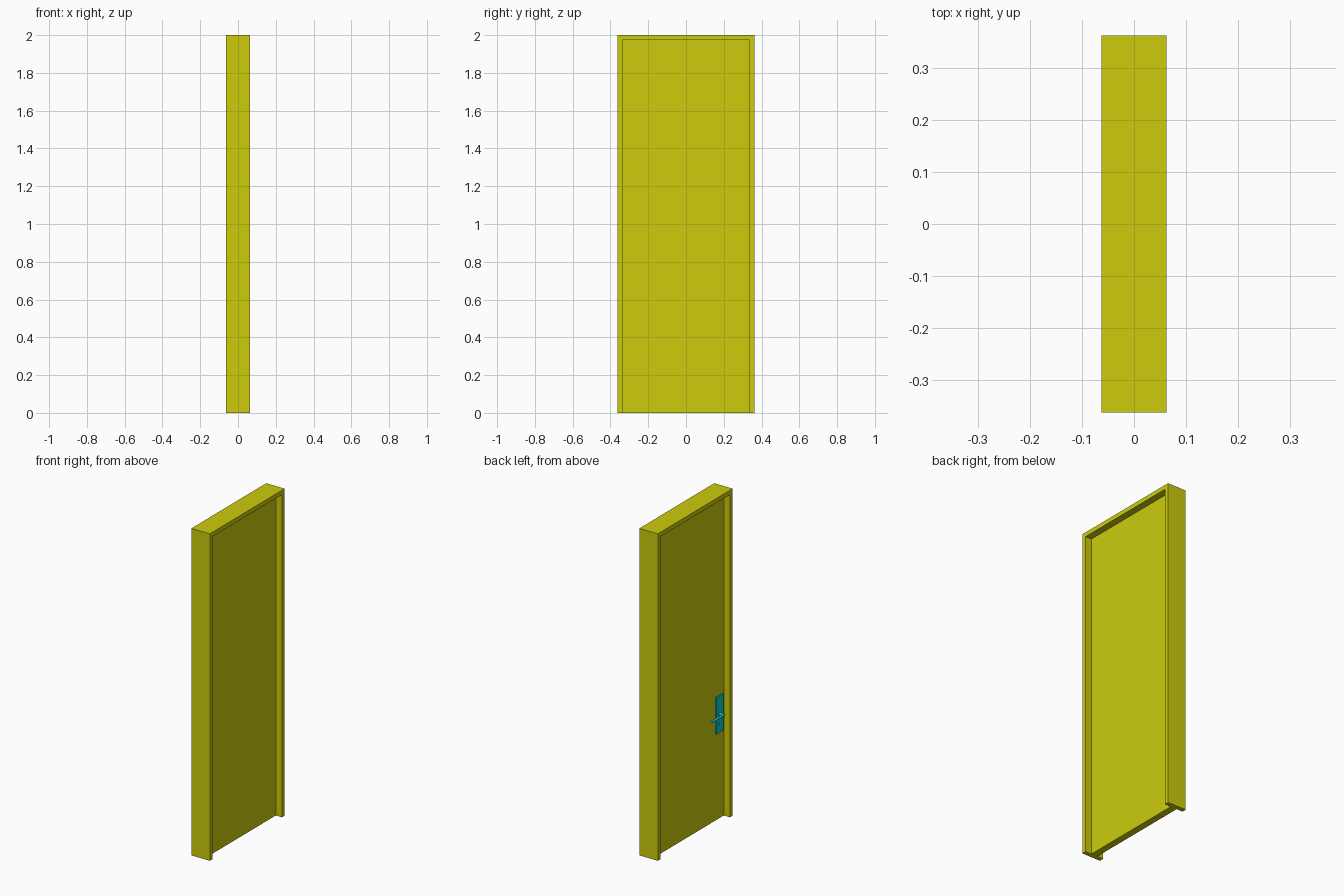
import bpy, bmesh
from mathutils import Matrix, Vector

cube = bpy.data.objects.get("Cube")
if cube:
    bpy.data.objects.remove(cube)

W, D, H = 0.362, 0.0625, 2.0      # frame half width, half depth, height
T = 0.027                         # frame thickness
P = 0.021                         # door leaf half thickness


def make_material(name, rgb):
    mat = bpy.data.materials.new(name)
    mat.use_nodes = True
    color = (*rgb, 1)
    mat.diffuse_color = color
    mat.node_tree.nodes["Principled BSDF"].inputs["Base Color"].default_value = color
    return mat


yellow = make_material("yellow", (0.604, 0.604, 0.004))
teal = make_material("teal", (0.004, 0.604, 0.604))


def finish(name, bm, mat):
    bmesh.ops.recalc_face_normals(bm, faces=bm.faces)
    mesh = bpy.data.meshes.new(name)
    bm.to_mesh(mesh)
    bm.free()
    mesh.materials.append(mat)
    obj = bpy.data.objects.new(name, mesh)
    bpy.context.collection.objects.link(obj)
    return obj


def box(name, lo, hi, mat):
    lo, hi = Vector(lo), Vector(hi)
    bm = bmesh.new()
    bmesh.ops.create_cube(bm, size=1)
    bmesh.ops.transform(bm, verts=bm.verts, matrix=Matrix.Translation((lo + hi) / 2)
                        @ Matrix.Diagonal((*(hi - lo), 1)))
    return finish(name, bm, mat)


def rod(name, radius, start, end, mat, sides=16):
    start, end = Vector(start), Vector(end)
    axis = end - start
    bm = bmesh.new()
    bmesh.ops.create_cone(bm, cap_ends=True, segments=sides, radius1=radius,
                          radius2=radius, depth=axis.length)
    turn = axis.to_track_quat("Z", "Y").to_matrix().to_4x4()
    bmesh.ops.transform(bm, verts=bm.verts,
                        matrix=Matrix.Translation((start + end) / 2) @ turn)
    obj = finish(name, bm, mat)
    bpy.ops.object.select_all(action="DESELECT")
    obj.select_set(True)
    bpy.context.view_layer.objects.active = obj
    bpy.ops.object.shade_smooth_by_angle()
    return obj


# Door frame: one upside-down U profile pushed through the wall depth
inner, top = W - T, H - T
outline = [(-W, 0), (-W, H), (W, H), (W, 0),
           (inner, 0), (inner, top), (-inner, top), (-inner, 0)]
bm = bmesh.new()
face = bm.faces.new([bm.verts.new((-D, y, z)) for y, z in outline])
new = bmesh.ops.extrude_face_region(bm, geom=[face])["geom"]
bmesh.ops.translate(bm, vec=(2 * D, 0, 0),
                    verts=[g for g in new if isinstance(g, bmesh.types.BMVert)])
finish("door_frame", bm, yellow)

# Door leaf
box("door_leaf", (-P, -inner, 0), (P, inner, top), yellow)

# Handle on the -x side
y, z = -0.29, 0.64
box("handle_plate", (-P - 0.005, y - 0.034, z - 0.113),
    (-P, y + 0.034, z + 0.113), teal)
rod("handle_spindle", 0.009, (-P, y, z), (-P - 0.033, y, z), teal)
rod("handle_lever", 0.007, (-P - 0.03, y - 0.007, z),
    (-P - 0.03, y + 0.115, z), teal)
rod("lock_cylinder", 0.008, (-P, y, z - 0.06), (-P - 0.008, y, z - 0.06), teal)
